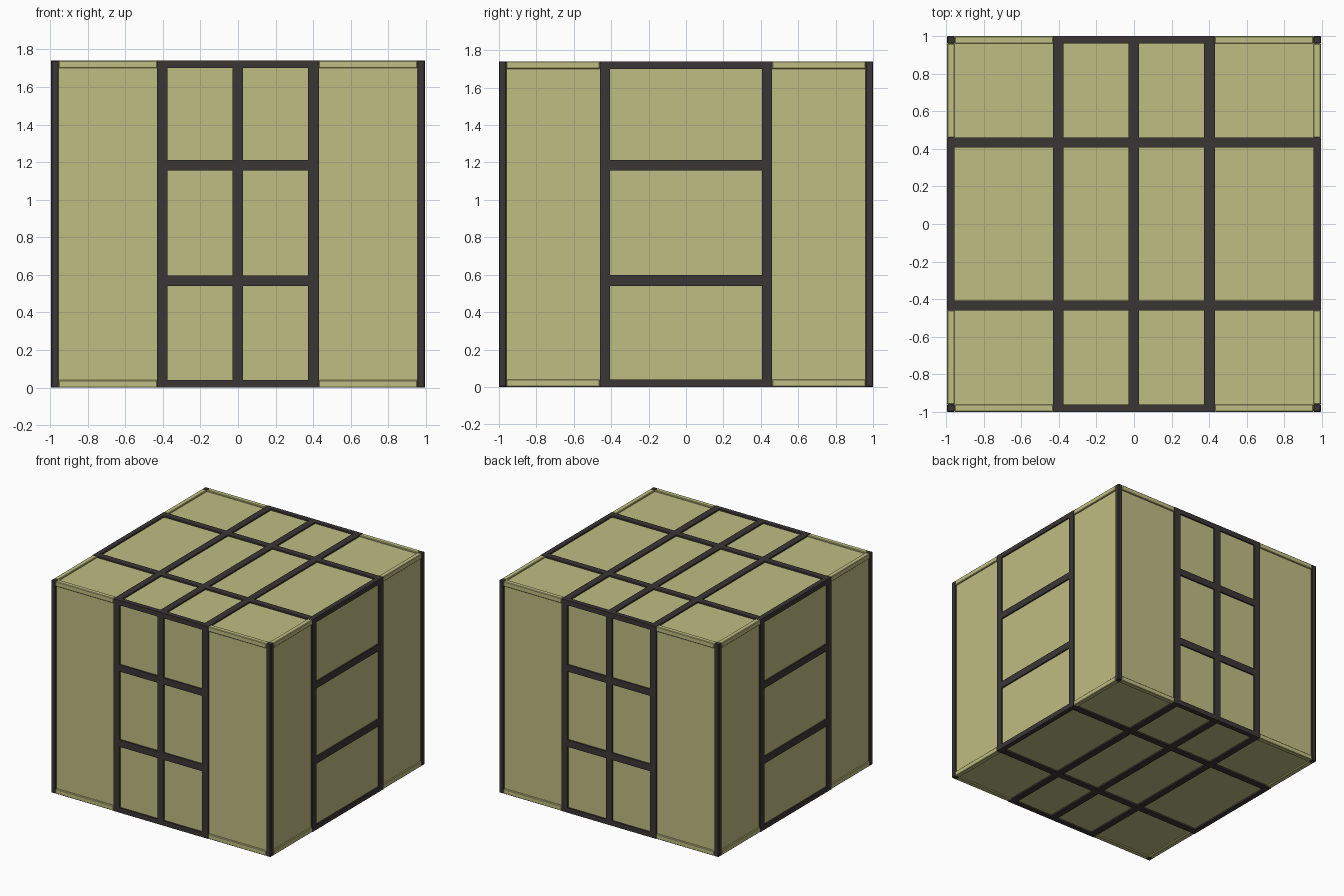
import bpy, bmesh
from mathutils import Matrix, Vector

if "Cube" in bpy.data.objects:
    bpy.data.objects.remove(bpy.data.objects["Cube"])

X, Y, H = 0.995, 1.0, 1.74      # half width, half depth, height
T = 0.04                        # beam thickness
R = 0.012                       # how far the panels sit behind the beams
AX, AY = 0.43, 0.46             # outer edges of the dark strap bands


def mat(name, col):
    m = bpy.data.materials.new(name)
    m.diffuse_color = (*col, 1)
    m.use_nodes = True
    m.node_tree.nodes["Principled BSDF"].inputs["Base Color"].default_value = m.diffuse_color
    return m


olive = mat("pale olive", (0.52, 0.51, 0.225))
dark = mat("dark brown", (0.046, 0.037, 0.037))


def boxes(name, material, spans, bevel=0.0):
    """One object from boxes given as (x0, x1, y0, y1, z0, z1)."""
    bm = bmesh.new()
    for x0, x1, y0, y1, z0, z1 in spans:
        c = Vector((x0 + x1, y0 + y1, z0 + z1)) / 2
        s = Matrix.Diagonal((x1 - x0, y1 - y0, z1 - z0, 1))
        bmesh.ops.create_cube(bm, size=1, matrix=Matrix.Translation(c) @ s)
    me = bpy.data.meshes.new(name)
    bm.to_mesh(me)
    bm.free()
    me.materials.append(material)
    ob = bpy.data.objects.new(name, me)
    bpy.context.collection.objects.link(ob)
    if bevel:
        b = ob.modifiers.new("bevel", 'BEVEL')
        b.width = bevel
        b.segments = 1
    return ob


def edge(s, half):
    """Range of a beam lying on the +half or -half side."""
    return (half - T, half) if s > 0 else (-half, -half + T)


# recessed panels: one core block
boxes("panels", olive, [(-X + R, X - R, -Y + R, Y - R, R, H - R)])

# dark corner posts
boxes("corner_posts", dark,
      [(*edge(sx, X), *edge(sy, Y), 0, H) for sx in (-1, 1) for sy in (-1, 1)], 0.004)

# dark straps running around front, top, back and bottom
spans = []
for a, b in ((-AX, -0.375), (-0.03, 0.027), (0.373, AX)):
    spans += [(a, b, *edge(s, Y), 0, H) for s in (-1, 1)]
    spans += [(a, b, -Y, Y, 0, T), (a, b, -Y, Y, H - T, H)]
boxes("front_back_straps", dark, spans)

# dark straps running around the sides, top and bottom
spans = []
for a, b in ((-AY, -0.407), (0.407, AY)):
    spans += [(*edge(s, X), a, b, 0, H) for s in (-1, 1)]
    spans += [(-X, X, a, b, 0, T), (-X, X, a, b, H - T, H)]
boxes("side_straps", dark, spans)

# dark horizontal rails between the straps, including top and bottom edges
spans = []
for z0, z1 in ((0, T), (0.54, 0.597), (1.157, 1.212), (H - T, H)):
    for s in (-1, 1):
        spans.append((-AX, AX, *edge(s, Y), z0, z1))
        spans.append((*edge(s, X), -AY, AY, z0, z1))
boxes("cross_rails", dark, spans)

# pale edge beams near the corners, top and bottom
spans = []
for z0, z1 in ((0, T), (H - T, H)):
    for s in (-1, 1):
        for x0, x1 in ((-X + T, -AX), (AX, X - T)):
            spans.append((x0, x1, *edge(s, Y), z0, z1))
        for y0, y1 in ((-Y + T, -AY), (AY, Y - T)):
            spans.append((*edge(s, X), y0, y1, z0, z1))
boxes("pale_edge_beams", olive, spans, 0.004)
